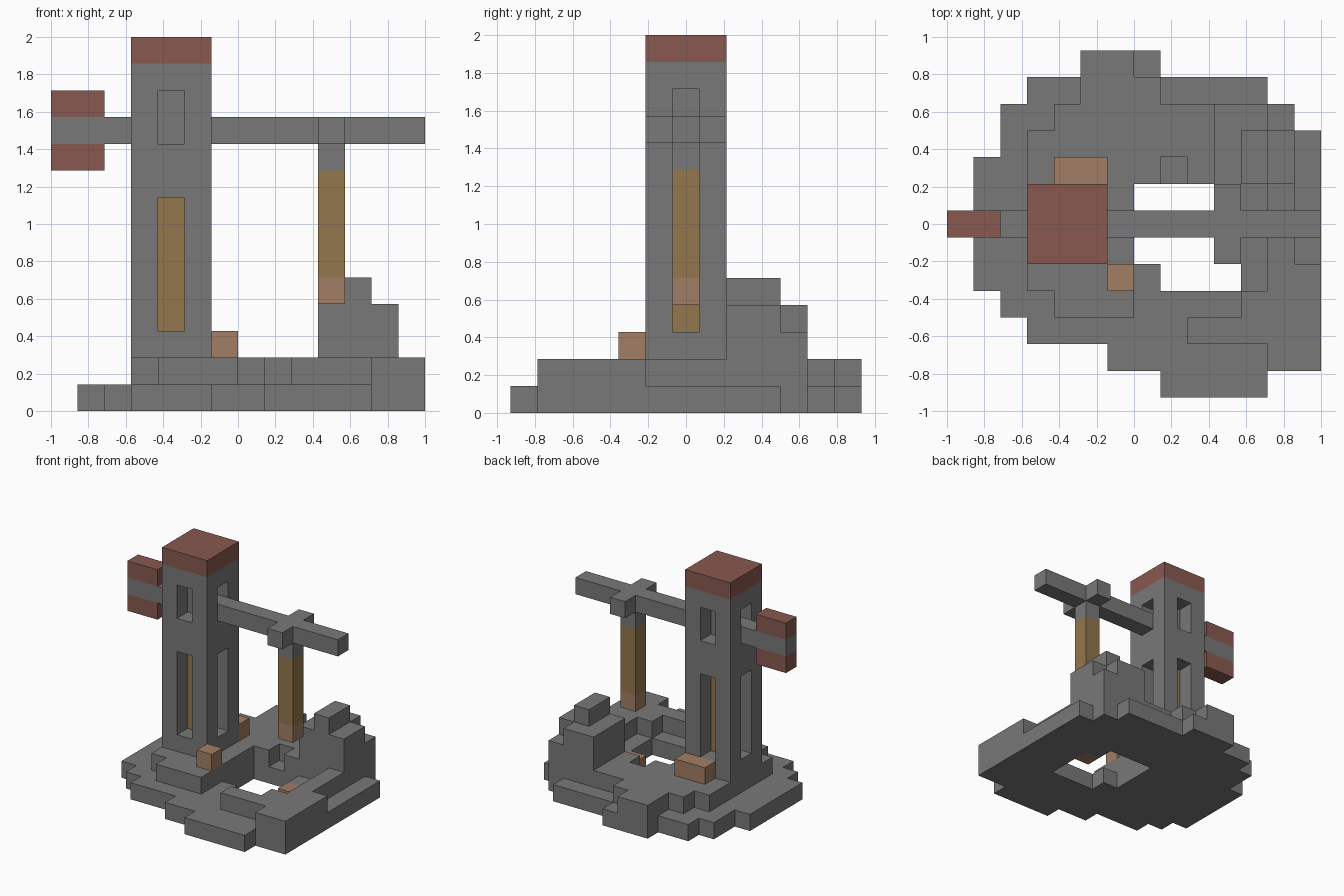
import bpy
import bmesh
from mathutils import Vector

cube = bpy.data.objects.get("Cube")
if cube:
    bpy.data.objects.remove(cube, do_unlink=True)

UNIT = 1 / 7
ORIGIN = Vector((-7, -6.5, 0))


def material(name, rgb):
    mat = bpy.data.materials.new(name)
    mat.use_nodes = True
    mat.diffuse_color = (*rgb, 1)
    mat.node_tree.nodes["Principled BSDF"].inputs["Base Color"].default_value = (*rgb, 1)
    return mat


STONE = material("grey stone", (0.19, 0.19, 0.19))
BRICK = material("red brick", (0.25, 0.10, 0.08))
CLAY = material("light clay", (0.36, 0.21, 0.13))
ROPE = material("tan rope", (0.29, 0.185, 0.075))


def box(x0, x1, y0, y1, z0, z1):
    return {(x, y, z) for x in range(x0, x1) for y in range(y0, y1) for z in range(z0, z1)}


# Ground footprint, one span per row from front to back
spans = [(8, 12), (6, 14), (3, 14), (2, 14)] + [(1, 14)] * 5 + [(2, 14), (2, 13), (3, 12), (5, 8)]
height = {(x, y): 1 for y, (a, b) in enumerate(spans) for x in range(a, b)}


def terrace(x0, x1, y0, y1, h):
    for x in range(x0, x1):
        for y in range(y0, y1):
            height[x, y] = h


# Low terraces around the left, back and front right
for area in [(3, 7, 4, 8), (4, 7, 3, 4), (3, 10, 8, 10), (4, 10, 10, 11), (5, 8, 11, 12),
             (5, 7, 12, 13), (12, 14, 1, 2), (9, 14, 2, 3), (11, 14, 3, 4),
             (12, 14, 4, 5), (12, 13, 5, 8)]:
    terrace(*area, 2)
terrace(8, 9, 8, 9, 1)
# Rock mound at the back right
terrace(10, 13, 8, 10, 4)
terrace(10, 12, 10, 11, 4)
terrace(12, 13, 10, 11, 3)
terrace(11, 12, 8, 10, 5)
# Well shaft
for area in [(7, 10, 7, 8), (7, 11, 5, 7), (8, 11, 4, 5)]:
    terrace(*area, 0)
ground = {(x, y, z) for (x, y), h in height.items() for z in range(h)}

# Tower with a window recess on every side, around a central core
tower = box(3, 6, 5, 8, 2, 13)
for low, high in [(3, 8), (10, 12)]:
    for x, y in [(4, 5), (4, 7), (3, 6), (5, 6)]:
        tower -= box(x, x + 1, y, y + 1, low, high)
core = box(4, 5, 6, 7, 3, 8)
tower -= core

# Sweep beam with crossbar and hanger
beam = box(0, 14, 6, 7, 10, 11) | box(10, 11, 5, 8, 10, 11) | box(10, 11, 6, 7, 9, 10)
beam -= tower

parts = [
    ("ground", ground, STONE),
    ("tower", tower, STONE),
    ("tower_core", core, ROPE),
    ("tower_cap", box(3, 6, 5, 8, 13, 14), BRICK),
    ("beam", beam, STONE),
    ("counterweight_top", box(0, 2, 6, 7, 11, 12), BRICK),
    ("counterweight_bottom", box(0, 2, 6, 7, 9, 10), BRICK),
    ("rope", box(10, 11, 6, 7, 5, 9), ROPE),
    ("bucket", box(10, 11, 6, 7, 4, 5), CLAY),
    ("well_step", box(10, 11, 6, 7, 0, 1), CLAY),
    ("front_block", box(6, 7, 4, 5, 2, 3), CLAY),
    ("back_block", box(4, 6, 8, 9, 2, 3), CLAY),
]
filled = set().union(*(cells for _, cells, _ in parts))


def build(name, cells, mat):
    """Skin the exposed sides of a set of unit blocks."""
    bm = bmesh.new()
    for cell in sorted(cells):
        for axis in range(3):
            for side in (-1, 1):
                near = list(cell)
                near[axis] += side
                if tuple(near) in filled:
                    continue
                normal, u = Vector(), Vector()
                normal[axis] = side / 2
                u[(axis + 1) % 3] = 0.5
                v = (2 * normal).cross(u)
                mid = Vector(cell) + Vector((0.5, 0.5, 0.5)) + normal + ORIGIN
                corners = [mid - u - v, mid + u - v, mid + u + v, mid - u + v]
                bm.faces.new([bm.verts.new(c * UNIT) for c in corners])
    bmesh.ops.remove_doubles(bm, verts=bm.verts[:], dist=0.001)
    bmesh.ops.dissolve_limit(bm, angle_limit=0.01, verts=bm.verts[:], edges=bm.edges[:])
    mesh = bpy.data.meshes.new(name)
    bm.to_mesh(mesh)
    bm.free()
    mesh.materials.append(mat)
    bpy.context.scene.collection.objects.link(bpy.data.objects.new(name, mesh))


for part in parts:
    build(*part)
